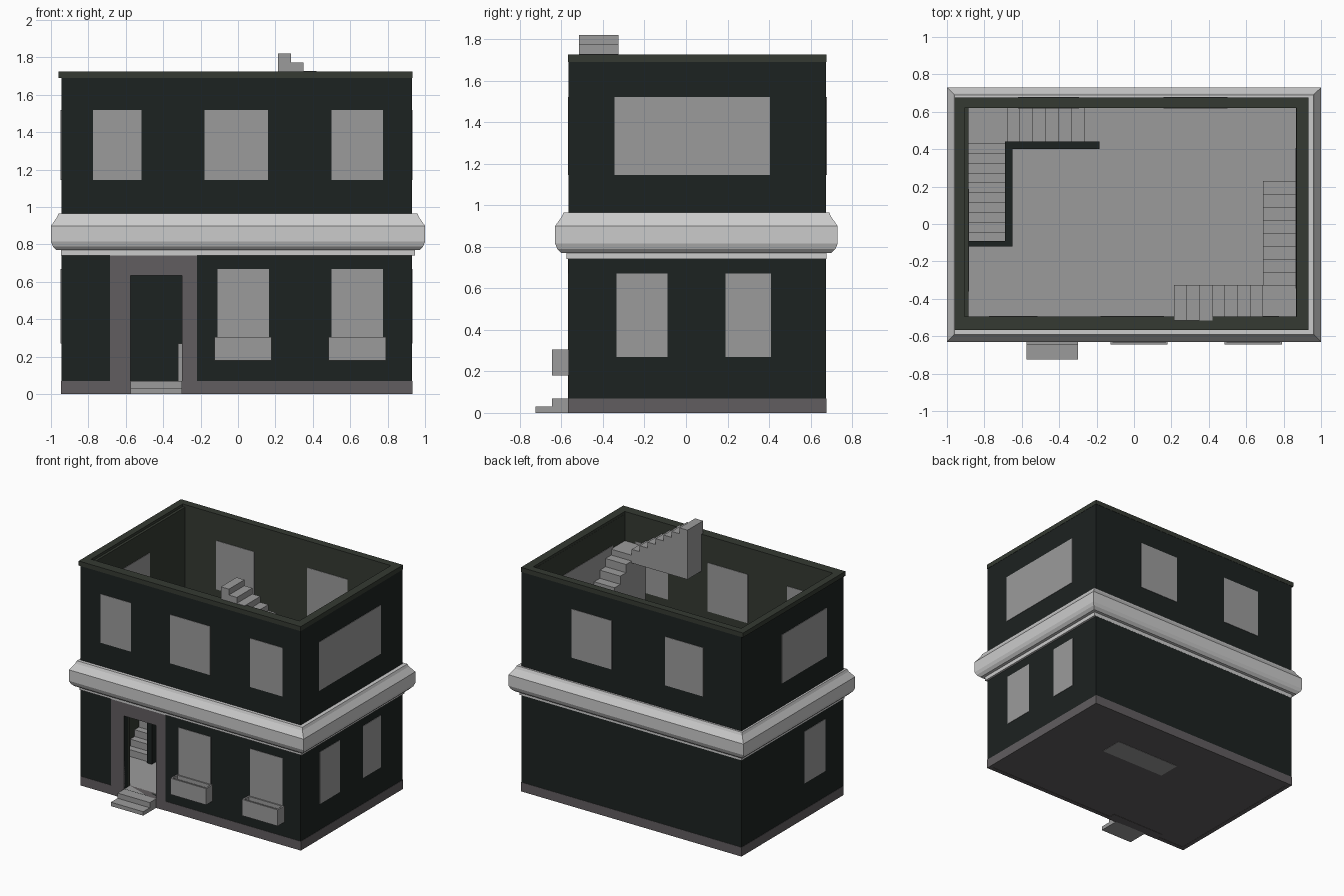
import bpy
import bmesh

if "Cube" in bpy.data.objects:
    bpy.data.objects.remove(bpy.data.objects["Cube"], do_unlink=True)


def material(name, *rgb):
    m = bpy.data.materials.new(name)
    m.use_nodes = True
    color = (*rgb, 1)
    m.diffuse_color = color
    m.node_tree.nodes["Principled BSDF"].inputs["Base Color"].default_value = color
    return m


DARK = material("dark_wall", 0.012, 0.016, 0.015)
GREEN = material("dark_green", 0.035, 0.042, 0.032)
BASE = material("base_stone", 0.12, 0.11, 0.115)
GREY = material("mid_grey", 0.33, 0.33, 0.33)
LIGHT = material("light_stone", 0.8, 0.8, 0.8)

# Outer wall footprint and inner room footprint: x0, x1, y0, y1
OUTER = (-0.945, 0.93, -0.565, 0.675)
ROOM = (-0.885, 0.867, -0.495, 0.62)
PLINTH_TOP, FLOOR, TOP = 0.07, 0.95, 1.725


def finish(name, bm, mat):
    bmesh.ops.recalc_face_normals(bm, faces=bm.faces)
    mesh = bpy.data.meshes.new(name)
    bm.to_mesh(mesh)
    bm.free()
    mesh.materials.append(mat)
    obj = bpy.data.objects.new(name, mesh)
    bpy.context.collection.objects.link(obj)
    return obj


def boxes(name, mat, *bounds):
    """One object of boxes, each given as x0, x1, y0, y1, z0, z1."""
    bm = bmesh.new()
    for x0, x1, y0, y1, z0, z1 in bounds:
        verts = bmesh.ops.create_cube(bm, size=1)["verts"]
        for v in verts:
            v.co.x = x1 if v.co.x > 0 else x0
            v.co.y = y1 if v.co.y > 0 else y0
            v.co.z = z1 if v.co.z > 0 else z0
    return finish(name, bm, mat)


def grow(rect, d):
    return (rect[0] - d, rect[1] + d, rect[2] - d, rect[3] + d)


def ring(name, mat, sections):
    """Closed profile of (rectangle, z) sections swept round the building."""
    bm = bmesh.new()
    loops = []
    for (x0, x1, y0, y1), z in sections:
        corners = ((x0, y0), (x1, y0), (x1, y1), (x0, y1))
        loops.append([bm.verts.new((x, y, z)) for x, y in corners])
    for i, a in enumerate(loops):
        b = loops[(i + 1) % len(loops)]
        for k in range(4):
            n = (k + 1) % 4
            bm.faces.new((a[k], a[n], b[n], b[k]))
    return finish(name, bm, mat)


def band(name, mat, outer, inner, z0, z1):
    return ring(name, mat, [(outer, z0), (outer, z1), (inner, z1), (inner, z0)])


# Walls: dark shell outside, green lining inside, capped by a rim
middle = grow(ROOM, 0.02)
walls = band("outer_walls", DARK, OUTER, middle, 0.01, TOP - 0.02)
lining = band("inner_walls", GREEN, middle, ROOM, 0.02, TOP - 0.02)
band("roof_rim", GREEN, (-0.96, 0.932, -0.568, 0.677),
     (-0.905, 0.868, -0.495, 0.62), 1.69, TOP)
plinth = band("plinth", BASE, grow(OUTER, 0.002), grow(OUTER, -0.03), 0, PLINTH_TOP)
surround = boxes("door_surround", BASE, (-0.685, -0.22, -0.569, -0.49, 0, 0.74))

# Doorway cut through every layer of the front wall
cutter = boxes("door_cutter", BASE, (-0.575, -0.3, -0.8, -0.4, PLINTH_TOP, 0.635))
cutter.hide_render = True
for obj in (walls, lining, surround):
    mod = obj.modifiers.new("doorway", "BOOLEAN")
    mod.operation = "DIFFERENCE"
    mod.solver = "EXACT"
    mod.object = cutter
    bpy.context.view_layer.objects.active = obj
    bpy.ops.object.modifier_apply(modifier=mod.name)
bpy.data.objects.remove(cutter, do_unlink=True)

# Moulded band round the middle
course = (-0.94, 0.94, -0.57, 0.67)
profile = [(0.006, 0.74), (0.006, 0.77), (0.03, 0.77), (0.05, 0.79), (0.06, 0.815),
           (0.06, 0.9), (0.028, 0.945), (0.02, 0.965), (-0.03, 0.965), (-0.03, 0.74)]
ring("cornice", LIGHT, [(grow(course, d), z) for d, z in profile])

# Floors
boxes("ground_slab", BASE, (*grow(OUTER, -0.01), 0.002, 0.05))
boxes("ground_floor", GREY, (*ROOM, 0.05, PLINTH_TOP),
      (-0.575, -0.3, -0.568, -0.49, 0.05, PLINTH_TOP))
x0, x1, y0, y1 = ROOM
boxes("upper_floor", GREY,
      (-0.67, x1, y0, 0.42, 0.9, FLOOR),
      (x0, -0.67, y0, -0.1, 0.9, FLOOR),
      (-0.2, x1, 0.42, y1, 0.9, FLOOR))

# Windows: panes a hair proud of the wall on both faces
LOW, HIGH = (0.27, 0.67), (1.145, 1.52)
EPS = 0.003


def panes(name, side, spans, heights):
    slots = {"front": (2, OUTER[2] - EPS, y0 + EPS), "back": (2, y1 - EPS, OUTER[3] + EPS),
             "left": (0, x1 - EPS, OUTER[1] + EPS), "right": (0, OUTER[0] - EPS, x0 + EPS)}
    axis, a, b = slots[side]
    for i, span in enumerate(spans):
        plan = (*span, a, b) if axis == 2 else (a, b, *span)
        boxes(f"{name}_{i + 1}", GREY, (*plan, *heights))


low_front = [(-0.11, 0.165), (0.5, 0.775)]
panes("front_lower_window", "front", low_front, LOW)
panes("front_upper_window", "front",
      [(-0.775, -0.515), (-0.18, 0.16), (0.5, 0.775)], HIGH)
panes("back_upper_window", "back", [(-0.62, -0.295), (0.158, 0.499)], HIGH)
panes("left_lower_window", "left", [(-0.335, -0.09), (0.19, 0.41)], LOW)
panes("left_upper_window", "left", [(-0.345, 0.405)], HIGH)
panes("right_lower_window", "right", [(-0.345, -0.09)], LOW)
panes("right_upper_window", "right", [(-0.36, 0.187)], HIGH)

# Open planter boxes under the lower front windows
for i, (a, b) in enumerate(low_front):
    a, b, f, r, t = a - 0.015, b + 0.015, -0.645, -0.565, 0.012
    outer, inner = (a, b, f, r), (a + t, b - t, f + t, r - t)
    band(f"planter_{i + 1}", GREY, outer, inner, 0.18, 0.305)
    boxes(f"planter_soil_{i + 1}", GREY, (*inner, 0.181, 0.275))

# Entrance steps
boxes("entrance_steps", GREY, (-0.575, -0.3, -0.725, -0.56, 0, 0.03),
      (-0.575, -0.3, -0.645, -0.56, 0.03, PLINTH_TOP))


def flight(name, axis, start, end, across, count, z0, z1, bottom):
    """Solid flight of steps from start to end along one axis."""
    run, rise = (end - start) / count, (z1 - z0) / count
    steps = []
    for i in range(count):
        span = sorted((start + i * run, start + (i + 1) * run))
        plan = (*span, *across) if axis == "x" else (*across, *span)
        steps.append((*plan, bottom, z0 + (i + 1) * rise))
    return boxes(name, GREY, *steps)


# Stairs from the ground floor, turning at the back right corner
flight("lower_stairs_1", "y", -0.1, 0.43, (x0, -0.69), 10, PLINTH_TOP, 0.59, PLINTH_TOP)
boxes("lower_landing", GREY, (x0, -0.68, 0.43, y1, PLINTH_TOP, 0.62))
flight("lower_stairs_2", "x", -0.68, -0.2, (0.43, y1), 7, 0.62, FLOOR, PLINTH_TOP)

# Stairwell walls rising to a parapet on the upper floor
RAIL = 1.08
boxes("stairwell_walls", DARK,
      (-0.69, -0.65, -0.12, 0.44, PLINTH_TOP, RAIL),
      (-0.65, -0.185, 0.4, 0.44, PLINTH_TOP, RAIL),
      (x0, -0.69, -0.12, -0.09, 0.9, RAIL))

# Stairs to the roof, turning at the front left corner
flight("upper_stairs_1", "y", 0.23, -0.325, (0.69, x1), 8, FLOOR, 1.455, FLOOR)
boxes("upper_landing", GREY, (0.69, x1, -0.515, -0.325, FLOOR, 1.5))
flight("upper_stairs_2", "x", 0.69, 0.215, (-0.515, -0.325), 7, 1.5, 1.82, 1.44)

# Counter on the ground floor
boxes("counter", GREY, (-0.32, 0.44, 0.17, 0.35, PLINTH_TOP, 0.27))
boxes("counter_base", GREY, (-0.12, 0.44, 0.17, 0.35, 0, PLINTH_TOP))
